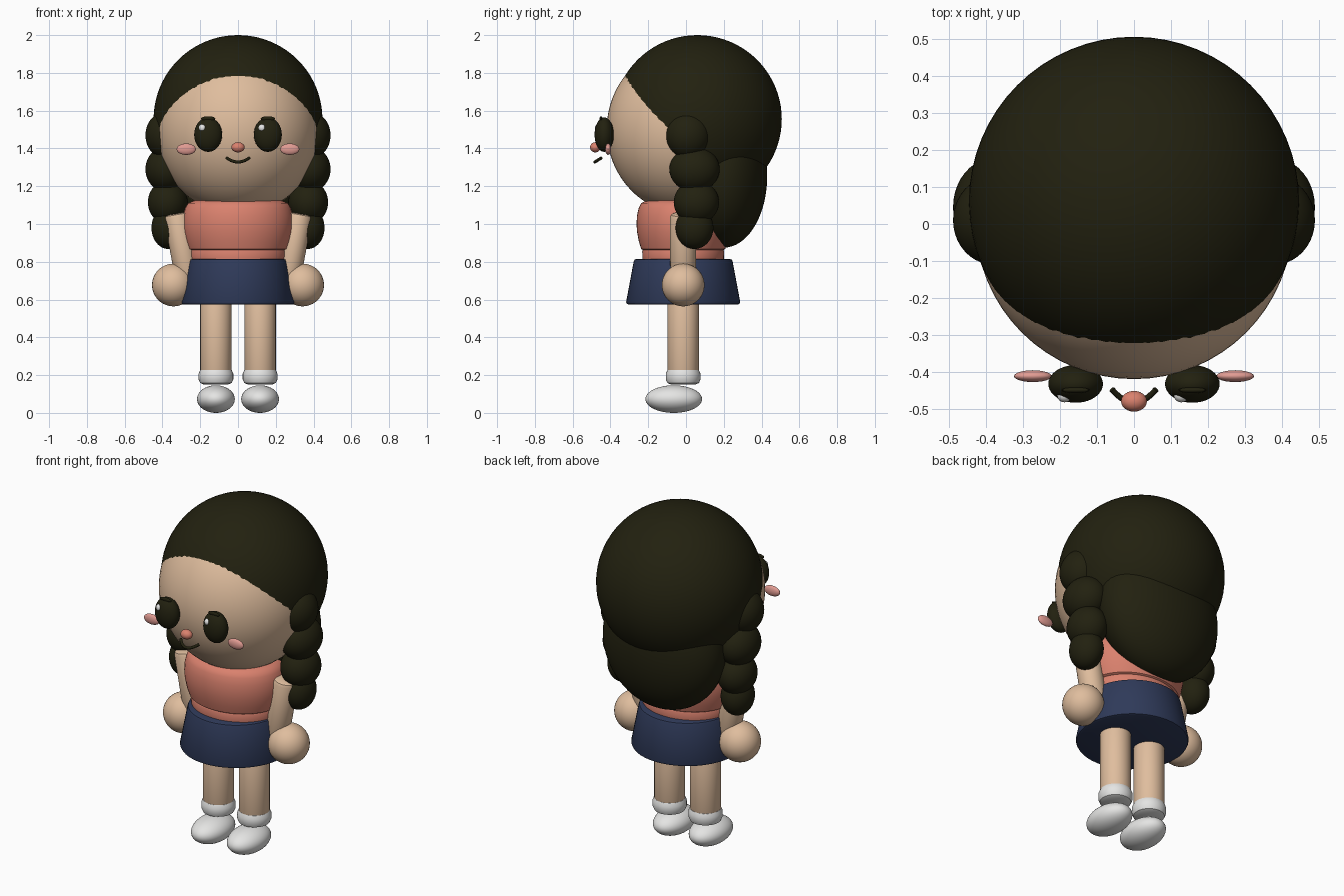
import bpy, bmesh, math
from mathutils import Vector, Matrix

if "Cube" in bpy.data.objects:
    bpy.data.objects.remove(bpy.data.objects["Cube"])


def material(name, rgb):
    m = bpy.data.materials.new(name)
    m.diffuse_color = (*rgb, 1)
    m.use_nodes = True
    m.node_tree.nodes["Principled BSDF"].inputs["Base Color"].default_value = m.diffuse_color
    return m


HAIR = material("dark_brown", (0.016, 0.015, 0.005))
SKIN = material("skin", (0.74, 0.51, 0.34))
CORAL = material("coral", (0.70, 0.22, 0.155))
NAVY = material("navy", (0.028, 0.042, 0.10))
WHITE = material("white", (0.78, 0.78, 0.77))
PINK = material("pink", (0.75, 0.33, 0.29))
SIDES = ((-1, "left"), (1, "right"))
CY = -0.015  # body axis in y


def finish(bm, name, mat):
    bmesh.ops.recalc_face_normals(bm, faces=bm.faces)
    me = bpy.data.meshes.new(name)
    bm.to_mesh(me)
    bm.free()
    ob = bpy.data.objects.new(name, me)
    bpy.context.collection.objects.link(ob)
    me.materials.append(mat)
    bpy.ops.object.select_all(action='DESELECT')
    ob.select_set(True)
    bpy.context.view_layer.objects.active = ob
    bpy.ops.object.shade_smooth_by_angle(angle=math.radians(40))
    return ob


def ball(name, mat, center, radii, u=40, v=24):
    bm = bmesh.new()
    bmesh.ops.create_uvsphere(bm, u_segments=u, v_segments=v, radius=1)
    bm.transform(Matrix.Translation(center) @ Matrix.Diagonal((*radii, 1)))
    return finish(bm, name, mat)


def lathe(name, mat, profile, center=(0, CY, 0), sy=1.0, rot=None, seg=48):
    """Spin (radius, height) points round z and close both ends."""
    bm = bmesh.new()
    rings = [[bm.verts.new((r * math.cos(2 * math.pi * i / seg),
                            r * sy * math.sin(2 * math.pi * i / seg), z))
              for i in range(seg)] for r, z in profile]
    for a, b in zip(rings, rings[1:]):
        for i in range(seg):
            j = (i + 1) % seg
            bm.faces.new((a[i], a[j], b[j], b[i]))
    bm.faces.new(rings[0][::-1])
    bm.faces.new(rings[-1])
    m = Matrix.Translation(center)
    if rot is not None:
        m = m @ rot
    bm.transform(m)
    return finish(bm, name, mat)


def rounded(r0, z0, r1, z1, b):
    """Profile of a tapered cylinder with rounded rims."""
    k = b * 0.3
    return [(r0 - b, z0), (r0 - k, z0 + k), (r0, z0 + b),
            (r1, z1 - b), (r1 - k, z1 - k), (r1 - b, z1)]


# Head and hair masses
ball("head", SKIN, (0, 0.01, 1.5), (0.43, 0.43, 0.45), 64, 40)
ball("hair_cap", HAIR, (0, 0.06, 1.555), (0.447, 0.447, 0.445), 64, 40)
ball("back_hair", HAIR, (0, 0.2, 1.255), (0.37, 0.23, 0.38), 48, 32)

# Braids: x, y, z, then radii
braid = [((0.38, 0.01, 1.47), (0.11, 0.12, 0.125)),
         ((0.38, 0.045, 1.29), (0.11, 0.133, 0.12)),
         ((0.372, 0.055, 1.115), (0.105, 0.12, 0.115)),
         ((0.37, 0.045, 0.98), (0.088, 0.10, 0.112))]
for s, side in SIDES:
    for i, (c, r) in enumerate(braid):
        ball(f"{side}_braid_{i + 1}", HAIR, (s * c[0], c[1], c[2]), r)

# Face
for s, side in SIDES:
    ball(f"{side}_eye", HAIR, (s * 0.158, -0.433, 1.473), (0.074, 0.051, 0.091))
    ball(f"{side}_eye_glint", WHITE, (s * 0.158 - 0.03, -0.465, 1.508), (0.02, 0.018, 0.02), 16, 10)
    ball(f"{side}_eyelash", HAIR, (s * 0.158, -0.45, 1.558), (0.038, 0.008, 0.012), 16, 10)
    ball(f"{side}_cheek", PINK, (s * 0.274, -0.412, 1.396), (0.051, 0.016, 0.03), 24, 14)
ball("nose", CORAL, (0, -0.48, 1.406), (0.035, 0.028, 0.027), 24, 14)

# Mouth: bevelled smile curve
cu = bpy.data.curves.new("mouth", 'CURVE')
cu.dimensions = '3D'
cu.bevel_depth = 0.008
cu.bevel_resolution = 3
cu.use_fill_caps = True
sp = cu.splines.new('POLY')
sp.points.add(10)
for i, p in enumerate(sp.points):
    t = i / 5 - 1
    p.co = (0.06 * t, -0.483 + 0.035 * t * t, 1.328 + 0.022 * t * t, 1)
mouth = bpy.data.objects.new("mouth", cu)
bpy.context.collection.objects.link(mouth)
cu.materials.append(HAIR)

# Shirt with hem band
lathe("shirt", CORAL, [(0.25, 0.86), (0.265, 0.868), (0.28, 0.91), (0.291, 0.96),
                       (0.294, 1.0), (0.291, 1.045), (0.28, 1.085), (0.265, 1.11),
                       (0.23, 1.125)], sy=0.84)
lathe("shirt_hem", CORAL, rounded(0.253, 0.79, 0.255, 0.866, 0.012), sy=0.85)

# Skirt
lathe("skirt", NAVY, rounded(0.302, 0.573, 0.262, 0.815, 0.014))

# Arms, hands, legs, cuffs and shoes
for s, side in SIDES:
    top, low = Vector((s * 0.325, CY, 1.055)), Vector((s * 0.262, CY, 0.70))
    axis = top - low
    rot = axis.to_track_quat('Z', 'Y').to_matrix().to_4x4()
    lathe(f"{side}_arm", SKIN, rounded(0.068, 0, 0.07, axis.length, 0.02), low, rot=rot, seg=32)
    ball(f"{side}_hand", SKIN, (s * 0.342, CY, 0.677), (0.113,) * 3)
    x = s * 0.117
    lathe(f"{side}_leg", SKIN, rounded(0.083, 0.16, 0.083, 0.62, 0.01), (x, CY, 0), seg=32)
    lathe(f"{side}_sock_cuff", WHITE, rounded(0.092, 0.15, 0.092, 0.235, 0.028), (x, CY, 0), seg=32)
    ball(f"{side}_shoe", WHITE, (x, -0.065, 0.073), (0.1, 0.15, 0.073))
